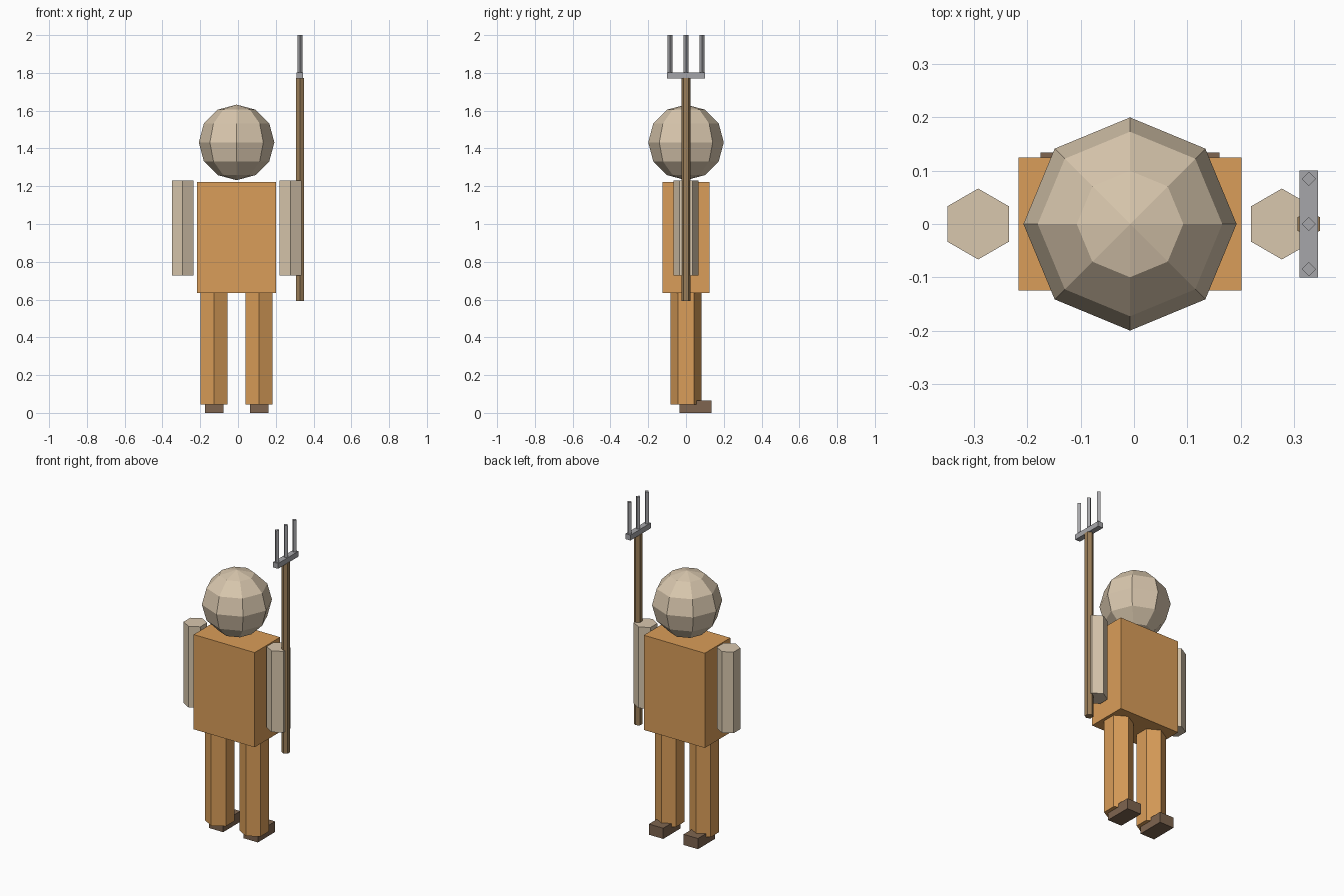
import bpy, bmesh
from math import cos, sin, pi
from mathutils import Matrix

if "Cube" in bpy.data.objects:
    bpy.data.objects.remove(bpy.data.objects["Cube"])

CX = -0.0075  # body centre line


def material(name, rgb):
    m = bpy.data.materials.new(name)
    m.diffuse_color = (*rgb, 1)
    m.use_nodes = True
    m.node_tree.nodes["Principled BSDF"].inputs["Base Color"].default_value = m.diffuse_color
    return m


ORANGE = material("orange_cloth", (0.70, 0.34, 0.10))
SKIN = material("pale_skin", (0.69, 0.57, 0.42))
LEATHER = material("dark_leather", (0.21, 0.13, 0.08))
WOOD = material("wood", (0.33, 0.21, 0.10))
METAL = material("metal", (0.38, 0.38, 0.40))


def finish(name, bm, mat):
    bmesh.ops.recalc_face_normals(bm, faces=bm.faces)
    me = bpy.data.meshes.new(name)
    bm.to_mesh(me)
    bm.free()
    me.materials.append(mat)
    ob = bpy.data.objects.new(name, me)
    bpy.context.collection.objects.link(ob)
    return ob


def box(name, x, y, z, mat):
    """Box from (min, max) ranges."""
    bm = bmesh.new()
    bmesh.ops.create_cube(bm, size=1)
    for v in bm.verts:
        v.co = [(r[0] + r[1]) / 2 + c * (r[1] - r[0]) for r, c in zip((x, y, z), v.co)]
    return finish(name, bm, mat)


def prism(name, sides, radius, x, y, z0, z1, mat):
    """Upright prism with one corner pointing along +y."""
    bm = bmesh.new()
    ring = [(x + radius * cos(pi / 2 + 2 * pi * i / sides),
             y + radius * sin(pi / 2 + 2 * pi * i / sides)) for i in range(sides)]
    base = bm.faces.new([bm.verts.new((px, py, z0)) for px, py in ring])
    top = bmesh.ops.extrude_face_region(bm, geom=[base], use_keep_orig=True)["geom"]
    for v in top:
        if isinstance(v, bmesh.types.BMVert):
            v.co.z = z1
    return finish(name, bm, mat)


# Head
bm = bmesh.new()
bmesh.ops.create_uvsphere(bm, u_segments=8, v_segments=6, radius=0.2,
                          matrix=Matrix.Translation((CX, 0, 1.432)))
finish("head", bm, SKIN)

# Torso
box("torso", (CX - 0.209, CX + 0.209), (-0.125, 0.125), (0.635, 1.222), ORANGE)

# Arms, legs and feet on both sides
for side, s in (("left", -1), ("right", 1)):
    prism(side + "_arm", 6, 0.0665, CX + s * 0.285, 0, 0.727, 1.23, SKIN)
    lx = CX + s * 0.119
    prism(side + "_leg", 6, 0.083, lx, 0, 0.045, 0.637, ORANGE)
    box(side + "_foot", (lx - 0.049, lx + 0.049), (-0.035, 0.134), (0, 0.066), LEATHER)

# Fork: shaft, crossbar and three prongs
FX = 0.328
prism("fork_shaft", 6, 0.0248, FX, 0, 0.592, 1.772, WOOD)
box("fork_crossbar", (FX - 0.017, FX + 0.017), (-0.1, 0.1), (1.77, 1.803), METAL)
for i in (-1, 0, 1):
    prism(f"fork_prong_{i + 2}", 4, 0.0135, FX, i * 0.0845, 1.80, 2.0, METAL)
